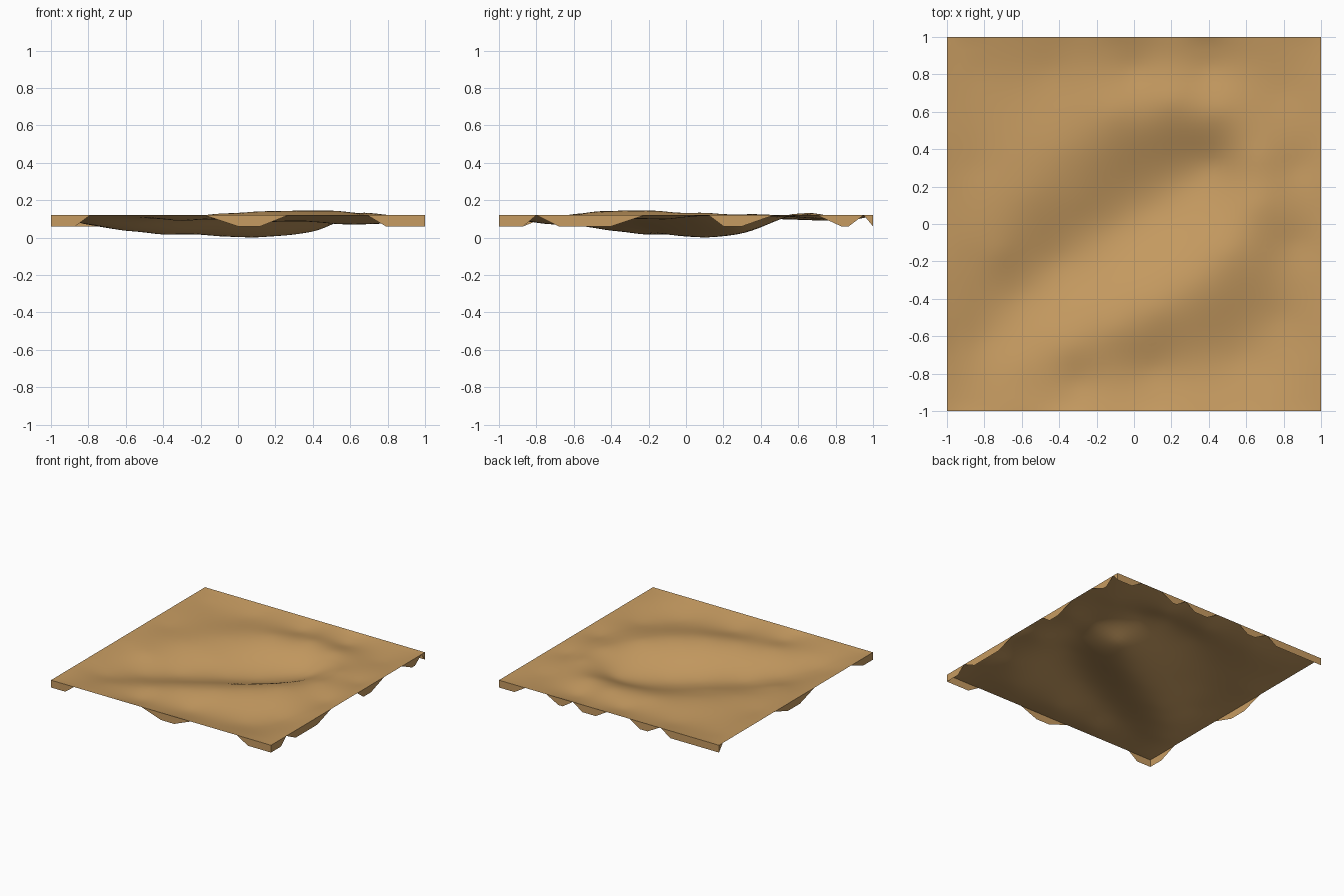
import bpy, bmesh, math
from mathutils import Vector

cube = bpy.data.objects.get("Cube")
if cube:
    bpy.data.objects.remove(cube)

RIM, LOW, CELLS = 0.12, 0.06, 56

# One sand colour for the whole tile
sand = bpy.data.materials.new("sand")
sand.use_nodes = True
colour = (0.565, 0.328, 0.119, 1)
sand.diffuse_color = colour
sand.node_tree.nodes["Principled BSDF"].inputs["Base Color"].default_value = colour

# Ridge and valley lines that shape the ground
valley = [(-.8, -.62, .07), (-.6, -.38, .035), (-.4, -.2, .014), (-.1, -.02, .006),
          (.1, .08, .001), (.27, .22, .012), (.42, .32, .035)]
crest = [(-.6, -.74, .1), (-.35, -.66, .112), (-.1, -.56, .13), (.12, -.46, .142), (.32, -.32, .145),
         (.5, -.15, .145), (.66, .1, .135), (.67, .35, .128), (.45, .6, .132), (.2, .66, .135), (-.1, .6, .125)]
west_bank = [(-.72, -.15, .092), (-.58, .15, .1), (-.38, .4, .11), (-.3, .12, .06), (.05, .4, .07)]
trench = [(-.3, -.85, .085), (.1, -.78, .078), (.55, -.72, .07), (.78, -.5, .075), (.86, -.1, .095),
          (.87, .3, .102), (.8, .7, .1), (.4, .83, .085), (0, .83, .084), (-.45, .82, .09),
          (-.85, .8, .1), (-.87, .3, .1), (-.88, -.2, .1), (-.85, -.85, .105)]
border = []
for i in range(8):
    t = -1 + i / 4
    border += [(t, -1, RIM), (1, t, RIM), (-t, 1, RIM), (-1, -t, RIM)]
points = valley + crest + west_bank + trench + border


def kernel(x, y):
    """Thin-plate spline weight."""
    r = x * x + y * y
    return r * math.log(r) if r > 1e-9 else 0.0


def solve(rows):
    """Gaussian elimination on an augmented matrix."""
    n = len(rows)
    for c in range(n):
        p = max(range(c, n), key=lambda r: abs(rows[r][c]))
        rows[c], rows[p] = rows[p], rows[c]
        for r in range(n):
            if r != c and rows[r][c]:
                f = rows[r][c] / rows[c][c]
                rows[r] = [a - f * b for a, b in zip(rows[r], rows[c])]
    return [rows[i][n] / rows[i][i] for i in range(n)]


# Smooth surface near all control points, with slight relaxation
system = [[kernel(x - a, y - b) + (0.01 if (a, b) == (x, y) else 0) for a, b, _ in points]
          + [1, x, y, z] for x, y, z in points]
for axis in range(3):
    system.append([(1, p[0], p[1])[axis] for p in points] + [0] * 4)
weights = solve(system)


def height(x, y):
    if max(abs(x), abs(y)) > 0.999:
        return RIM
    z = sum(w * kernel(x - p[0], y - p[1]) for w, p in zip(weights, points))
    return max(0, z + weights[-3] + weights[-2] * x + weights[-1] * y)


def make_object(name, bm):
    mesh = bpy.data.meshes.new(name)
    bm.to_mesh(mesh)
    bm.free()
    mesh.materials.append(sand)
    obj = bpy.data.objects.new(name, mesh)
    bpy.context.collection.objects.link(obj)
    return obj


# Ground sheet
bm = bmesh.new()
bmesh.ops.create_grid(bm, x_segments=CELLS, y_segments=CELLS, size=1)
for v in bm.verts:
    v.co.z = height(v.co.x, v.co.y)
ground = make_object("ground_sheet", bm)
bpy.ops.object.select_all(action="DESELECT")
ground.select_set(True)
bpy.context.view_layer.objects.active = ground
bpy.ops.object.shade_smooth_by_angle(angle=math.radians(50))

# Hanging edge pieces: start, deep start, deep end, end along each side
skirts = {
    "front": [(-1, -1, -.87, -.79), (-.18, 0, .12, .27), (.69, .79, 1, 1)],
    "left": [(-1, -1, -.87, -.8), (-.8, -.68, -.4, -.22), (.12, .2, .3, .47),
             (.7, .83, .87, .95), (.95, 1, 1, 1)],
    "back": [(-1, -1, -.56, -.47), (-.46, -.35, -.28, -.19), (.02, .12, .24, .33),
             (.33, .42, .46, .57), (.76, .86, 1, 1)],
    "right": [(-1, -1, -.87, -.72), (-.24, -.05, .1, .28), (.95, 1, 1, 1)],
}
place = {"front": lambda t, z: (t, -1, z), "left": lambda t, z: (1, t, z),
         "back": lambda t, z: (t, 1, z), "right": lambda t, z: (-1, t, z)}
for side, pieces in skirts.items():
    bm = bmesh.new()
    for a, b, c, d in pieces:
        outline = list(dict.fromkeys([(a, RIM), (b, LOW), (c, LOW), (d, RIM)]))
        face = bm.faces.new([bm.verts.new(place[side](t, z)) for t, z in outline])
        face.normal_update()
        if face.normal.dot(Vector(place[side](0, 0))) < 0:
            face.normal_flip()
    make_object(side + "_edge_skirt", bm)
